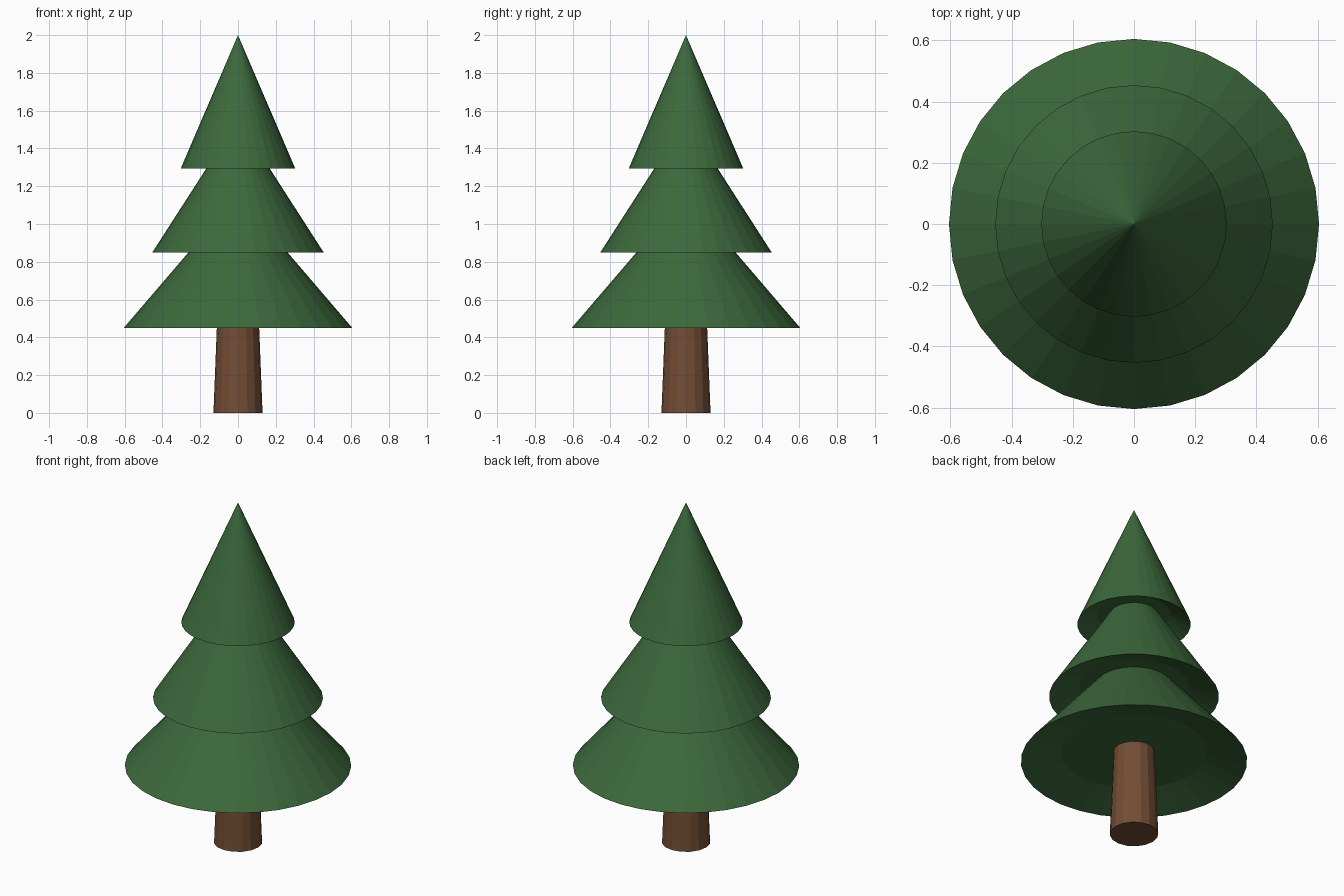
import bpy, bmesh
from math import cos, sin, tau

if "Cube" in bpy.data.objects:
    bpy.data.objects.remove(bpy.data.objects["Cube"])


def material(name, rgb):
    mat = bpy.data.materials.new(name)
    mat.diffuse_color = (*rgb, 1)
    mat.use_nodes = True
    mat.node_tree.nodes["Principled BSDF"].inputs["Base Color"].default_value = mat.diffuse_color
    return mat


def lathe(name, profile, sides, mat):
    """Spin (radius, z) points around z; the ends close to a point or a flat cap."""
    bm = bmesh.new()
    rings = []
    for r, z in profile:
        n = sides if r > 0 else 1
        rings.append([bm.verts.new((r * cos(tau * i / sides), r * sin(tau * i / sides), z))
                      for i in range(n)])
    for low, high in zip(rings, rings[1:]):
        for i in range(sides):
            j = (i + 1) % sides
            if len(high) == 1:
                bm.faces.new((low[i], low[j], high[0]))
            else:
                bm.faces.new((low[i], low[j], high[j], high[i]))
    for ring in (rings[0], rings[-1]):
        if len(ring) > 1:
            bm.faces.new(ring)
    bmesh.ops.recalc_face_normals(bm, faces=bm.faces)
    mesh = bpy.data.meshes.new(name)
    bm.to_mesh(mesh)
    bm.free()
    mesh.materials.append(mat)
    obj = bpy.data.objects.new(name, mesh)
    bpy.context.collection.objects.link(obj)
    return obj


bark = material("bark", (0.17, 0.075, 0.036))
needles = material("needles", (0.045, 0.14, 0.045))

# Tapered trunk, running up into the lowest tier
lathe("trunk", [(0.13, 0), (0.109, 0.53)], 16, bark)

# Three foliage cones with a shallow recess underneath
TIER_HEIGHT = 0.706
for name, radius, z in (("lower_foliage", 0.605, 0.45),
                        ("middle_foliage", 0.454, 0.849),
                        ("upper_foliage", 0.303, 1.294)):
    lathe(name, [(radius * 0.65, z + 0.06), (radius, z), (0, z + TIER_HEIGHT)], 32, needles)
